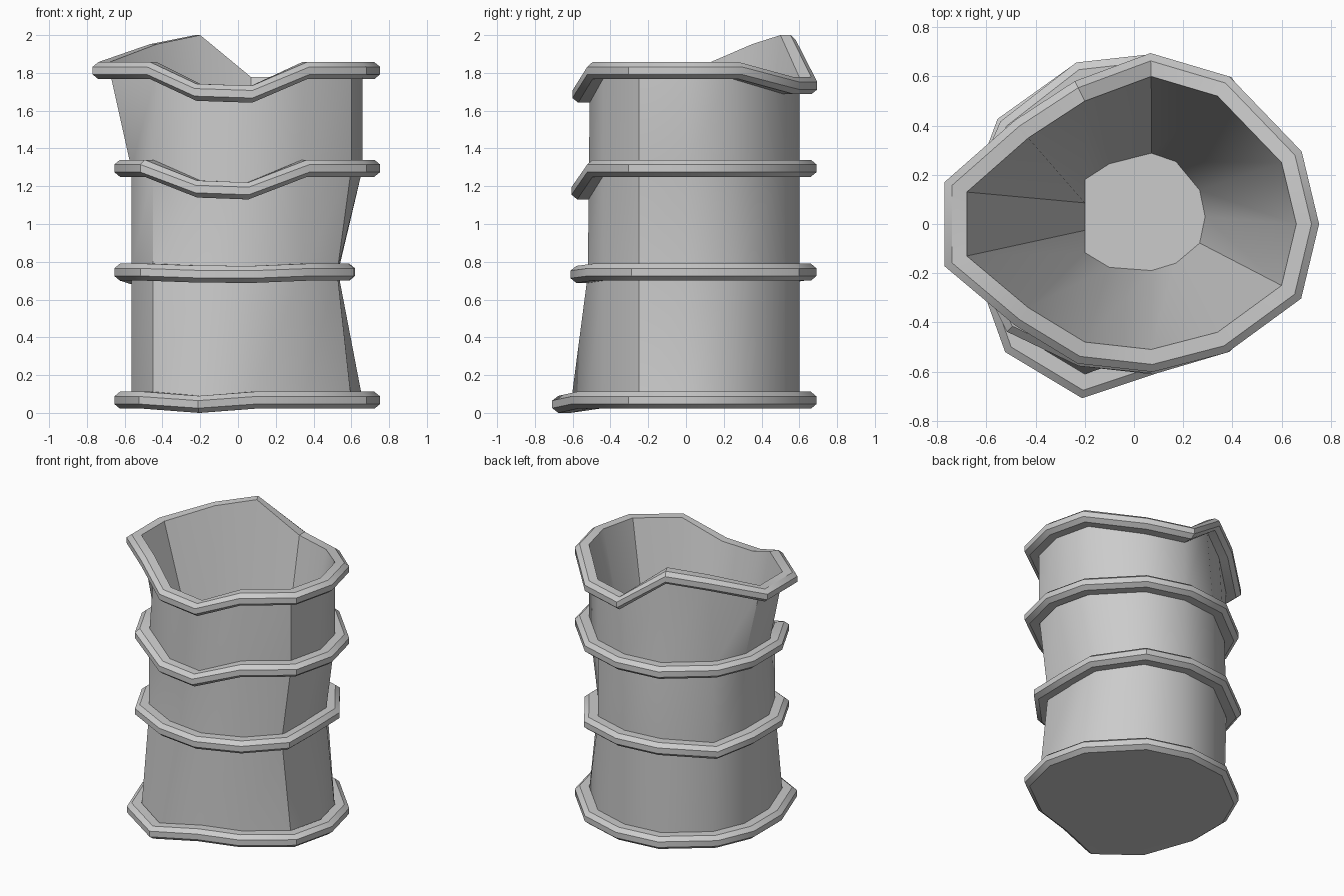
import bpy
import math
from mathutils import Vector

if "Cube" in bpy.data.objects:
    bpy.data.objects.remove(bpy.data.objects["Cube"])

# Dented 13-sided outline of the barrel wall, anticlockwise from +x
BASE = [(.66, 0), (.60, .25), (.34, .52), (.07, .60), (-.20, .57), (-.47, .36),
        (-.565, .14), (-.565, -.14), (-.45, -.37), (-.20, -.48), (.07, -.52),
        (.34, -.44), (.60, -.25)]
N = len(BASE)
HALF = .045  # half height of a hoop

# Each level: height of the hoop and the corners that are knocked about (x, y, dz)
LEVELS = [
    (.067, {8: (-.45, -.46, 0), 9: (-.20, -.61, -.022)}),
    (.745, {0: (.53, 0, 0), 1: (.525, .25, 0), 12: (.525, -.25, 0),
            5: (-.48, .37, -.03), 9: (-.20, -.49, -.01), 10: (.07, -.52, -.012)}),
    (1.295, {9: (-.20, -.49, -.11), 10: (.05, -.515, -.12)}),
    (1.812, {2: (.34, .52, -.08), 3: (.07, .60, -.08), 4: (-.20, .50, .143),
             5: (-.43, .35, .095), 6: (-.68, .13, 0), 7: (-.68, -.13, 0),
             8: (-.43, -.34, 0), 9: (-.20, -.48, -.115), 10: (.07, -.51, -.125)}),
]


def outline(z, dents):
    pts = []
    for i, (x, y) in enumerate(BASE):
        dx, dy, dz = dents.get(i, (x, y, 0))
        pts.append(Vector((dx, dy, z + dz)))
    return pts


def outward(pts):
    """Mitred outward direction at each corner of an outline."""
    out = []
    for i, p in enumerate(pts):
        a = (p - pts[i - 1]).to_2d().normalized()
        b = (pts[(i + 1) % N] - p).to_2d().normalized()
        na, nb = Vector((a.y, -a.x)), Vector((b.y, -b.x))
        m = (na + nb).normalized()
        m /= max(.8, m.dot(na))
        out.append(Vector((m.x, m.y, 0)))
    return out


def loft(name, loops, cap_ends=False, closed=False):
    """Skin a stack of loops with quads."""
    verts = [v for loop in loops for v in loop]
    count = len(loops)
    faces = []
    for k in range(count if closed else count - 1):
        a, b = k * N, ((k + 1) % count) * N
        for i in range(N):
            j = (i + 1) % N
            faces.append((a + i, a + j, b + j, b + i))
    if cap_ends:
        faces.append(tuple(reversed(range(N))))
        faces.append(tuple(range((count - 1) * N, count * N)))
    mesh = bpy.data.meshes.new(name)
    mesh.from_pydata(verts, [], faces)
    obj = bpy.data.objects.new(name, mesh)
    bpy.context.collection.objects.link(obj)
    bpy.ops.object.select_all(action='DESELECT')
    obj.select_set(True)
    bpy.context.view_layer.objects.active = obj
    bpy.ops.object.shade_smooth_by_angle(angle=math.radians(35))
    return obj


rows = [outline(z, d) for z, d in LEVELS]
up = Vector((0, 0, HALF))

# Barrel wall: flat base, outside through the hoops, over the rim, tapering inside to a floor
rim = [p + up for p in rows[-1]]
floor = []
for p in rim:
    fx = p.x * .37 + .045 if p.x > 0 else max(-.20, p.x * .6 + .02)
    floor.append(Vector((fx, p.y * .43 + .03, .25)))
base = [p - up for p in rows[0]]
loft("barrel_body", [base] + rows + [rim, floor], cap_ends=True)

# Four bent hoops with a chamfered section (outward offset, height)
SECTION = [(0, -HALF), (.06, -HALF), (.09, -.02), (.09, .02), (.06, HALF), (0, HALF)]
names = ["bottom_hoop", "lower_hoop", "upper_hoop", "rim_hoop"]
for name, pts in zip(names, rows):
    dirs = outward(pts)
    loops = [[p + d * o + Vector((0, 0, h)) for p, d in zip(pts, dirs)] for o, h in SECTION]
    loft(name, loops, closed=True)
